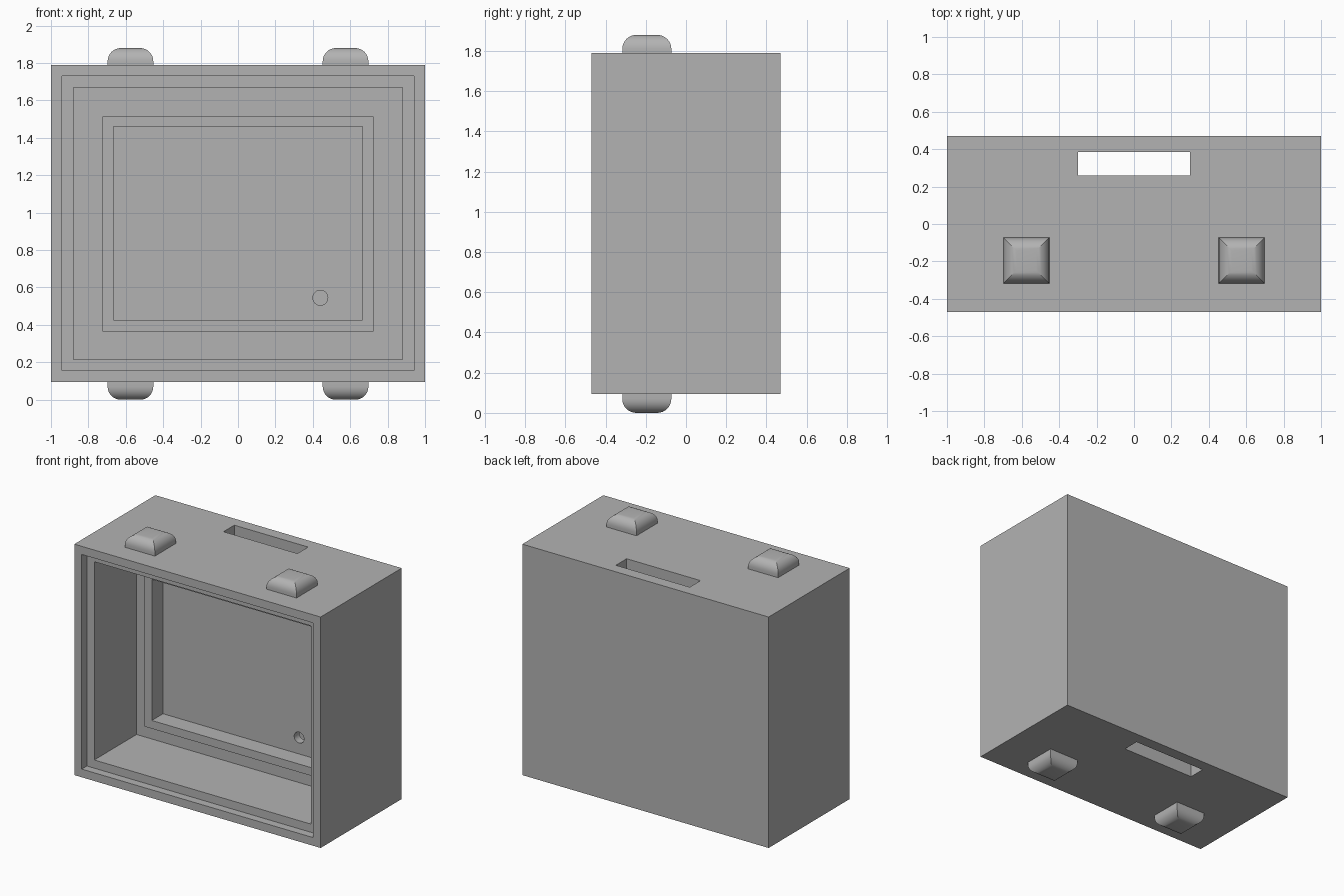
import bpy
import bmesh
from math import sin, cos, pi
from mathutils import Matrix

if "Cube" in bpy.data.objects:
    bpy.data.objects.remove(bpy.data.objects["Cube"], do_unlink=True)

grey = bpy.data.materials.new("plain_grey")
grey.use_nodes = True
grey.diffuse_color = (0.45, 0.45, 0.45, 1)
grey.node_tree.nodes["Principled BSDF"].inputs["Base Color"].default_value = grey.diffuse_color

BOTTOM, TOP, BACK = 0.095, 1.79, 0.47
WALL_FRONT = 0.08
PANEL = 0.06


def add_object(name, bm):
    bmesh.ops.recalc_face_normals(bm, faces=bm.faces)
    mesh = bpy.data.meshes.new(name)
    bm.to_mesh(mesh)
    bm.free()
    mesh.materials.append(grey)
    obj = bpy.data.objects.new(name, mesh)
    bpy.context.collection.objects.link(obj)
    return obj


def box(name, xs, ys, zs):
    bm = bmesh.new()
    bmesh.ops.create_cube(bm, size=1)
    for v in bm.verts:
        v.co = [lo if c < 0 else hi for c, (lo, hi) in zip(v.co, (xs, ys, zs))]
    return add_object(name, bm)


def cut(obj, cutter):
    mod = obj.modifiers.new("cut", "BOOLEAN")
    mod.operation = "DIFFERENCE"
    mod.solver = "EXACT"
    mod.object = cutter
    cutter.hide_render = True
    bpy.context.view_layer.objects.active = obj
    bpy.ops.object.modifier_apply(modifier=mod.name)
    bpy.data.objects.remove(cutter, do_unlink=True)


def centred(half):
    return (-half, half)


# Outer case with stepped front opening
case = box("case", centred(1), centred(BACK), (BOTTOM, TOP))
cut(case, box("lip_cutter", centred(0.94), (-0.6, -0.41), (BOTTOM + 0.06, TOP - 0.06)))
cut(case, box("opening_cutter", centred(0.88), (-0.5, WALL_FRONT), (BOTTOM + 0.12, TOP - 0.12)))

# Rear chamber, reached by the slot through the top and bottom
cut(case, box("chamber_cutter", centred(0.88), (WALL_FRONT + PANEL, BACK - PANEL),
              (BOTTOM + 0.12, TOP - 0.12)))
cut(case, box("slot_cutter", centred(0.30), (0.26, 0.385), (-0.1, 2)))

# Round cable hole in the inner wall
bm = bmesh.new()
bmesh.ops.create_cone(bm, cap_ends=True, segments=32, radius1=0.04, radius2=0.04, depth=0.14,
                      matrix=Matrix.Translation((0.44, WALL_FRONT + 0.03, 0.545))
                      @ Matrix.Rotation(pi / 2, 4, "X"))
cut(case, add_object("hole_cutter", bm))

# Raised rim on the inner wall
rim = box("inner_rim", centred(0.725), (-0.05, WALL_FRONT), (0.365, 1.515))
cut(rim, box("rim_cutter", centred(0.665), (-0.2, 0.2), (0.425, 1.46)))


# Square studs with rounded shoulders and mitred corners
def stud(name, x, z, direction, height, half=0.122, radius=0.07, steps=8):
    bm = bmesh.new()
    profile = [(half, 0)]
    for i in range(steps + 1):
        a = i / steps * pi / 2
        profile.append((half - radius + radius * cos(a), height - radius + radius * sin(a)))
    rings = [[bm.verts.new((x + sx * w, -0.195 + sy * w, z + direction * h))
              for sx, sy in ((-1, -1), (1, -1), (1, 1), (-1, 1))] for w, h in profile]
    for low, high in zip(rings, rings[1:]):
        for i in range(4):
            j = (i + 1) % 4
            bm.faces.new((low[i], low[j], high[j], high[i]))
    bm.faces.new(rings[0])
    bm.faces.new(rings[-1])
    obj = add_object(name, bm)
    bpy.ops.object.select_all(action="DESELECT")
    obj.select_set(True)
    bpy.context.view_layer.objects.active = obj
    bpy.ops.object.shade_smooth_by_angle(angle=pi / 9)


for side, x in (("right", -0.575), ("left", 0.575)):
    stud(side + "_top_stud", x, TOP, 1, 0.09)
    stud(side + "_foot", x, BOTTOM, -1, BOTTOM)
